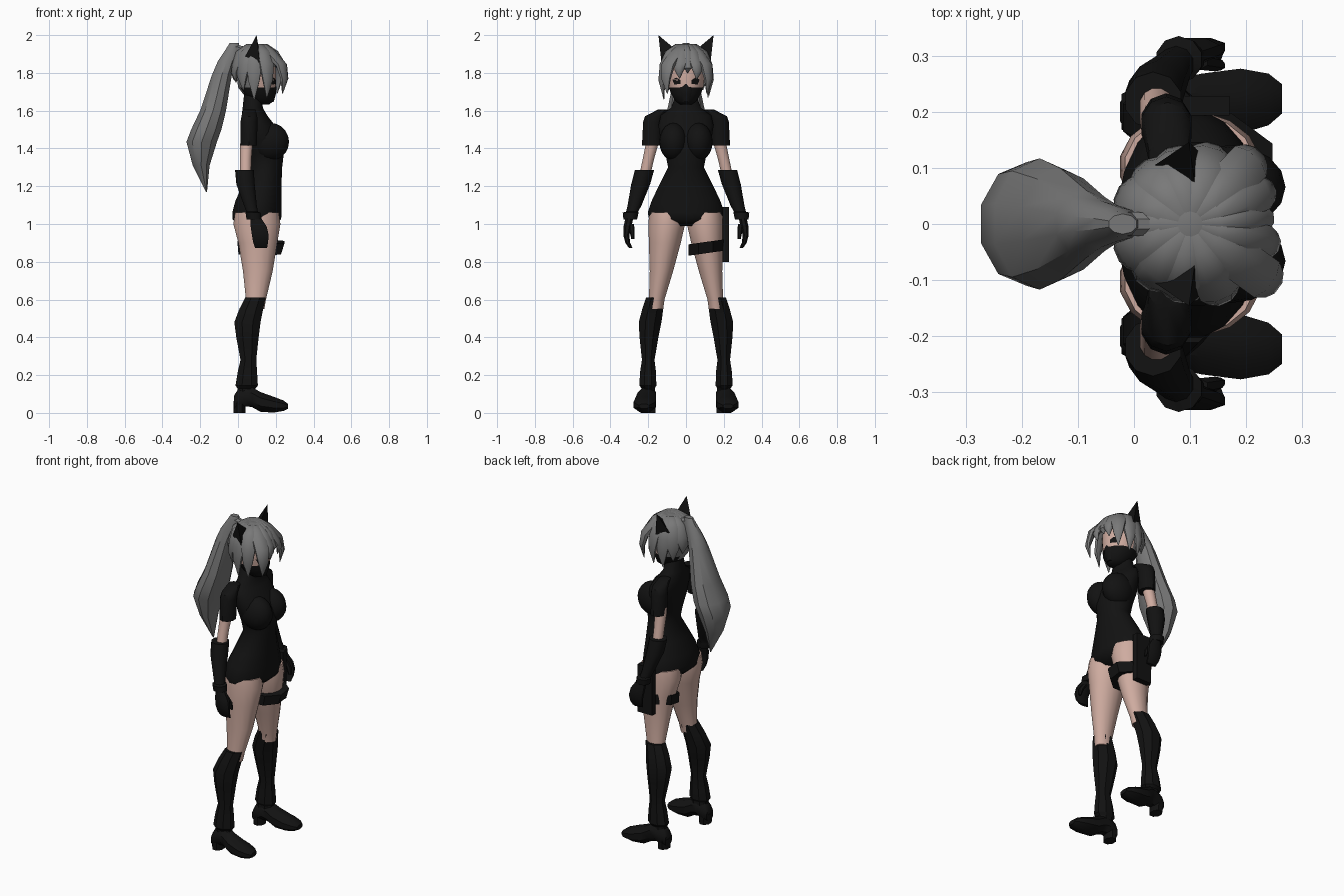
import bpy, bmesh, math
from mathutils import Vector


def material(name, rgb):
    m = bpy.data.materials.new(name)
    m.diffuse_color = (*rgb, 1)
    return m


BLACK = material("black_cloth", (0.006, 0.006, 0.006))
SKIN = material("skin", (0.62, 0.41, 0.35))
HAIR = material("grey_hair", (0.19, 0.19, 0.19))


def finish(name, bm, mats, angle=40):
    bmesh.ops.recalc_face_normals(bm, faces=bm.faces[:])
    me = bpy.data.meshes.new(name)
    bm.to_mesh(me)
    bm.free()
    for m in mats:
        me.materials.append(m)
    ob = bpy.data.objects.new(name, me)
    bpy.context.collection.objects.link(ob)
    bpy.ops.object.select_all(action='DESELECT')
    ob.select_set(True)
    bpy.context.view_layer.objects.active = ob
    bpy.ops.object.shade_smooth_by_angle(angle=math.radians(angle))
    return ob


def loft(name, rings, mat, n=12, angle=40, rule=None, mats=None):
    """Skin a list of (centre, u, v) elliptical sections and cap both ends."""
    bm = bmesh.new()
    loops = []
    for c, u, v in rings:
        loops.append([bm.verts.new(Vector(c) + Vector(u) * math.cos(t) + Vector(v) * math.sin(t))
                      for t in [2 * math.pi * (k + .5) / n for k in range(n)]])
    for a, b in zip(loops, loops[1:]):
        for k in range(n):
            bm.faces.new((a[k], a[(k + 1) % n], b[(k + 1) % n], b[k]))
    bm.faces.new(loops[0])
    bm.faces.new(loops[-1])
    if rule:
        for f in bm.faces:
            f.material_index = rule(f.calc_center_median())
    return finish(name, bm, mats or [mat], angle)


def tube(name, rows, mat, s=1, **kw):
    """Stack of level sections: x, y, z, x radius, y radius."""
    return loft(name, [((x, y * s, z), (rx, 0, 0), (0, ry, 0)) for x, y, z, rx, ry in rows], mat, **kw)


def ball(name, c, r, mat):
    bm = bmesh.new()
    bmesh.ops.create_uvsphere(bm, u_segments=16, v_segments=10, radius=1)
    for v in bm.verts:
        v.co = Vector((c[i] + v.co[i] * r[i] for i in range(3)))
    return finish(name, bm, [mat], 60)


def box(name, c, size, mat):
    bm = bmesh.new()
    bmesh.ops.create_cube(bm, size=1)
    for v in bm.verts:
        v.co = Vector((c[i] + v.co[i] * size[i] for i in range(3)))
    return finish(name, bm, [mat])


# Bodysuit with collar
tube("bodysuit", [(.1, 0, .99, .09, .07), (.1, 0, 1.025, .13, .198), (.1, 0, 1.06, .132, .205),
                  (.108, 0, 1.12, .124, .185), (.125, 0, 1.2, .106, .147), (.147, 0, 1.3, .088, .096),
                  (.145, 0, 1.37, .098, .11), (.132, 0, 1.44, .1, .135), (.11, 0, 1.52, .088, .148),
                  (.087, 0, 1.575, .068, .135), (.078, 0, 1.615, .054, .08), (.08, 0, 1.69, .048, .052)],
     BLACK, n=20, angle=60)

for s, side in ((1, "left"), (-1, "right")):
    ball(side + "_bust", (.172, .066 * s, 1.435), (.098, .075, .1), BLACK)
    # Arm: short sleeve, bare elbow, long glove and hand
    tube(side + "_sleeve", [(.06, .12, 1.605, .035, .03), (.06, .165, 1.57, .044, .052),
                            (.058, .175, 1.54, .047, .052), (.057, .18, 1.415, .046, .053)], BLACK, s, n=10)
    tube(side + "_arm", [(.05, .17, 1.5, .036, .034), (.044, .183, 1.41, .034, .034),
                         (.041, .2, 1.34, .031, .031), (.04, .22, 1.25, .03, .03)], SKIN, s)
    tube(side + "_glove", [(.034, .22, 1.285, .052, .051), (.04, .24, 1.21, .051, .05),
                           (.065, .272, 1.1, .036, .037), (.075, .285, 1.065, .032, .032),
                           (.08, .293, 1.06, .042, .042), (.085, .295, 1.025, .042, .036)], BLACK, s, n=10)
    tube(side + "_hand", [(.09, .298, 1.04, .028, .022), (.11, .31, .985, .046, .023),
                          (.118, .316, .94, .048, .017), (.12, .308, .9, .042, .014),
                          (.122, .292, .872, .034, .01)], BLACK, s, n=8)
    tube(side + "_thumb", [(.115, .29, 1.0, .018, .015), (.145, .285, .96, .015, .013),
                           (.155, .282, .92, .008, .008)], BLACK, s, n=6)
    # Leg, tall boot and shoe
    tube(side + "_thigh", [(.1, .1, 1.06, .118, .096), (.1, .102, 1.0, .127, .099),
                           (.105, .112, .9, .105, .086), (.105, .13, .75, .08, .063),
                           (.095, .155, .6, .054, .042), (.09, .16, .55, .05, .04)], SKIN, s, n=16, angle=60)
    tube(side + "_boot", [(.093, .162, .612, .058, .053), (.07, .176, .55, .068, .06),
                          (.05, .19, .48, .075, .065), (.05, .196, .4, .064, .054),
                          (.055, .2, .28, .045, .036), (.05, .201, .22, .055, .045),
                          (.046, .202, .145, .064, .049), (.045, .2, .13, .052, .038),
                          (.043, .2, .08, .054, .04)], BLACK, s, n=8, angle=30)
    shoe = [(-.022, .2, .015, .09, .032), (.0, .2, .01, .125, .042), (.045, .203, .035, .14, .045),
            (.075, .208, .03, .135, .05), (.12, .213, .005, .11, .055), (.19, .219, .002, .085, .058),
            (.24, .222, .01, .066, .046), (.264, .223, .022, .048, .026)]
    loft(side + "_shoe", [((x, y * s, (a + b) / 2), (0, w * 1.08, 0), (0, 0, (b - a) * .54))
                          for x, y, a, b, w in shoe], BLACK, n=8)
    tube(side + "_heel", [(.008, .2, .06, .036, .044), (.008, .2, 0, .034, .042)], BLACK, s, n=8)
    # Pointed ear
    bm = bmesh.new()
    a, b, c, d = [bm.verts.new((x, y * s, z)) for x, y, z in
                  ((.03, .1, 1.87), (.112, .045, 1.915), (.115, .13, 1.855), (.098, .146, 2.0))]
    for f in ((a, b, c), (a, b, d), (b, c, d), (a, c, d)):
        bm.faces.new(f)
    finish(side + "_ear", bm, [BLACK])
    # Eye plate lying on the face
    bm = bmesh.new()
    bm.faces.new([bm.verts.new((.1 + .103 * math.sqrt(1 - (y / .094) ** 2) + .003, y * s, z)) for y, z in
                  ((.03, 1.742), (.062, 1.738), (.072, 1.765), (.05, 1.775), (.03, 1.762))])
    finish(side + "_eye", bm, [BLACK])


# Head: skin face, cloth mask below the nose, hair over the skull
def head_zone(p):
    if p.z < 1.722 and p.x > .03:
        return 1
    return 2 if p.x < .07 or p.z > 1.83 else 0


tube("head", [(.13, 0, 1.632, .035, .03), (.125, 0, 1.65, .062, .055), (.112, 0, 1.69, .087, .08),
              (.1, 0, 1.722, .1, .092), (.097, 0, 1.78, .106, .1), (.09, 0, 1.83, .11, .106),
              (.09, 0, 1.88, .103, .1), (.09, 0, 1.92, .075, .075), (.095, 0, 1.943, .035, .035)],
     SKIN, n=20, angle=60, rule=head_zone, mats=[SKIN, BLACK, HAIR])
tube("mask_bridge", [(.16, 0, 1.645, .03, .025), (.165, 0, 1.69, .038, .045),
                     (.175, 0, 1.722, .03, .04), (.18, 0, 1.74, .022, .012)], BLACK, n=10, angle=60)


# Locks of hair fanning out from the crown
def lock(i, deg, reach, low, width):
    t = math.radians(deg)
    out, across = Vector((math.cos(t), math.sin(t), 0)), Vector((-math.sin(t), math.cos(t), 0))
    mid = (1.85 + low) / 2
    path = [(0, 1.925, .3, .012), (.05, 1.935, .75, .02), (.095, 1.9, 1, .024),
            (reach * .9, 1.84, 1, .022), (reach, mid, .7, .016), (reach * .93, low, .06, .002)]
    rings = []
    for k, (r, z, w, h) in enumerate(path):
        p, q = path[max(k - 1, 0)], path[min(k + 1, 5)]
        along = (out * (q[0] - p[0]) + Vector((0, 0, q[1] - p[1]))).normalized()
        c = Vector((.1, 0, 0)) + out * r + Vector((0, 0, z))
        rings.append((c, across * width * w, across.cross(along) * h))
    loft("hair_lock_%d" % i, rings, HAIR, n=8, angle=50)


locks = [(4, .135, 1.80, .03), (-14, .15, 1.77, .034), (24, .15, 1.765, .036), (-36, .18, 1.69, .042),
         (46, .165, 1.69, .042), (-66, .14, 1.67, .042), (74, .135, 1.68, .042), (-97, .127, 1.66, .044),
         (102, .127, 1.67, .044), (-128, .125, 1.71, .046), (130, .125, 1.71, .046),
         (-157, .128, 1.75, .046), (157, .128, 1.75, .046), (180, .128, 1.76, .04)]
for i, (deg, reach, low, width) in enumerate(locks):
    lock(i, deg, reach, low, width)

# Ponytail
tube("ponytail", [(-.02, 0, 1.957, .026, .018), (-.028, 0, 1.92, .042, .03), (-.06, 0, 1.86, .05, .042),
                  (-.085, 0, 1.79, .055, .06), (-.132, 0, 1.6, .072, .1), (-.168, 0, 1.5, .084, .117),
                  (-.192, 0, 1.435, .085, .11), (-.195, 0, 1.31, .047, .065), (-.167, 0, 1.17, .003, .004)],
     HAIR, n=10, angle=35)
loft("ponytail_root", [((.03, 0, 1.92), (0, .022, 0), (0, 0, .022)),
                       ((-.03, 0, 1.935), (0, .024, 0), (0, 0, .02))], HAIR, n=8)

# Thigh strap and holster
loft("thigh_strap", [((.115, .105, .845), (.122, 0, 0), (0, .1, .014)),
                     ((.122, .105, .905), (.135, 0, 0), (0, .1, .014))], BLACK, n=8, angle=30)
box("holster", (.12, .211, .945), (.1, .035, .29), BLACK)
